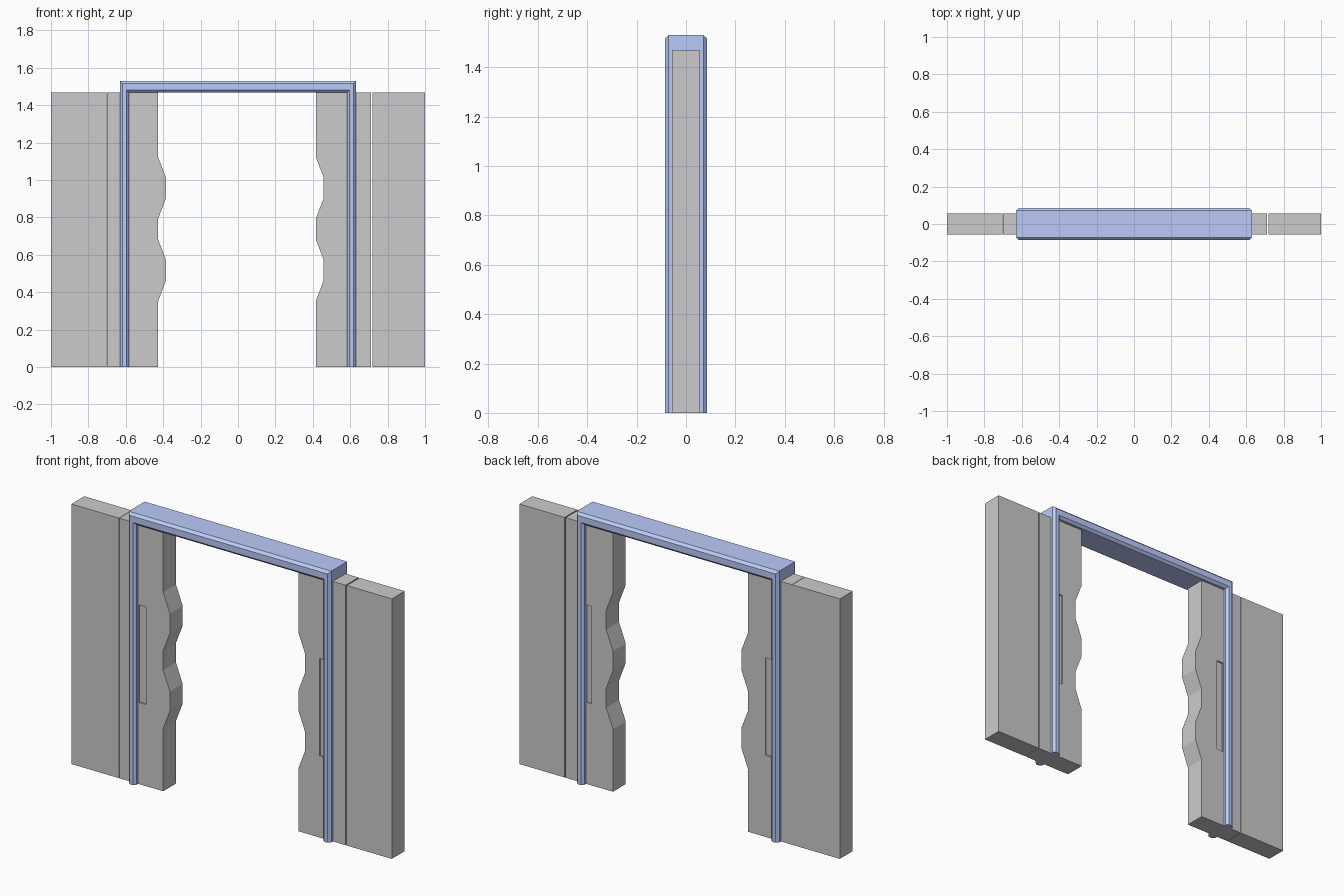
import bpy, bmesh

if "Cube" in bpy.data.objects:
    bpy.data.objects.remove(bpy.data.objects["Cube"])

H, T = 1.467, 0.057      # door height, half thickness


def mesh_object(name, bm):
    bmesh.ops.recalc_face_normals(bm, faces=bm.faces)
    me = bpy.data.meshes.new(name)
    bm.to_mesh(me)
    bm.free()
    ob = bpy.data.objects.new(name, me)
    bpy.context.collection.objects.link(ob)
    return ob


def prism(name, outline, y0, y1):
    """Extrude an x-z outline from y0 to y1."""
    bm = bmesh.new()
    face = bm.faces.new([bm.verts.new((x, y0, z)) for x, z in outline])
    out = bmesh.ops.extrude_face_region(bm, geom=[face])
    verts = [v for v in out['geom'] if isinstance(v, bmesh.types.BMVert)]
    bmesh.ops.translate(bm, verts=verts, vec=(0, y1 - y0, 0))
    return mesh_object(name, bm)


def rect(x0, x1, z0, z1):
    return [(x0, z0), (x1, z0), (x1, z1), (x0, z1)]


def door(side, outer, seam_out, seam_in, edge, handle):
    # plain outer panel
    prism(side + "_outer_panel", rect(outer, seam_out, 0, H), -T, T)
    # inner leaf with the interlocking wavy edge
    zs = [0.353 + 0.11 * i for i in range(8)]
    wave = [(edge + (0.042 if i % 4 in (1, 2) else 0), z) for i, z in enumerate(zs)]
    leaf = prism(side + "_door_leaf",
                 [(seam_in, 0), (edge, 0)] + wave + [(edge, H), (seam_in, H)], -T, T)
    # recessed grip on both faces
    for s in (-1, 1):
        cut = prism(side + "_grip_cutter", rect(*handle, 0.46, 1.01),
                    s * (T - 0.008), s * (T + 0.05))
        cut.hide_render = True
        cut.hide_set(True)
        mod = leaf.modifiers.new("grip", 'BOOLEAN')
        mod.operation, mod.solver, mod.object = 'DIFFERENCE', 'EXACT', cut
    bpy.context.view_layer.objects.active = leaf
    for mod in list(leaf.modifiers):
        cut = mod.object
        bpy.ops.object.modifier_apply(modifier=mod.name)
        bpy.data.objects.remove(cut)


door("left", -1.0, -0.703, -0.701, -0.427, (-0.579, -0.535))
door("right", 1.0, 0.718, 0.712, 0.416, (0.549, 0.593))

# door frame: chamfered section swept over an arch with mitred corners
X, Z, D, PW, BW, C = 0.632, 1.53, 0.085, 0.049, 0.063, 0.014
cx, cz = C / PW, C / BW
section = [(0, -D + C), (0, D - C), (1, D), (2, D), (3, D - C), (3, -D + C), (2, -D), (1, -D)]
bm = bmesh.new()
rings = []
for sx, top in ((-1, 0), (-1, 1), (1, 1), (1, 0)):
    ring = []
    for k, y in section:
        dx = (0, C, PW - C, PW)[k]
        dz = (0, C, BW - C, BW)[k]
        ring.append(bm.verts.new((sx * (X - dx), y, (Z - dz) if top else 0)))
    rings.append(ring)
n = len(section)
for a, b in zip(rings, rings[1:]):
    for i in range(n):
        j = (i + 1) % n
        bm.faces.new((a[i], a[j], b[j], b[i]))
bm.faces.new(rings[0])
bm.faces.new(rings[-1])
frame = mesh_object("door_frame", bm)
mat = bpy.data.materials.new("frame_blue")
mat.diffuse_color = (0.5, 0.6, 0.95, 1)
mat.use_nodes = True
mat.node_tree.nodes["Principled BSDF"].inputs["Base Color"].default_value = mat.diffuse_color
frame.data.materials.append(mat)
